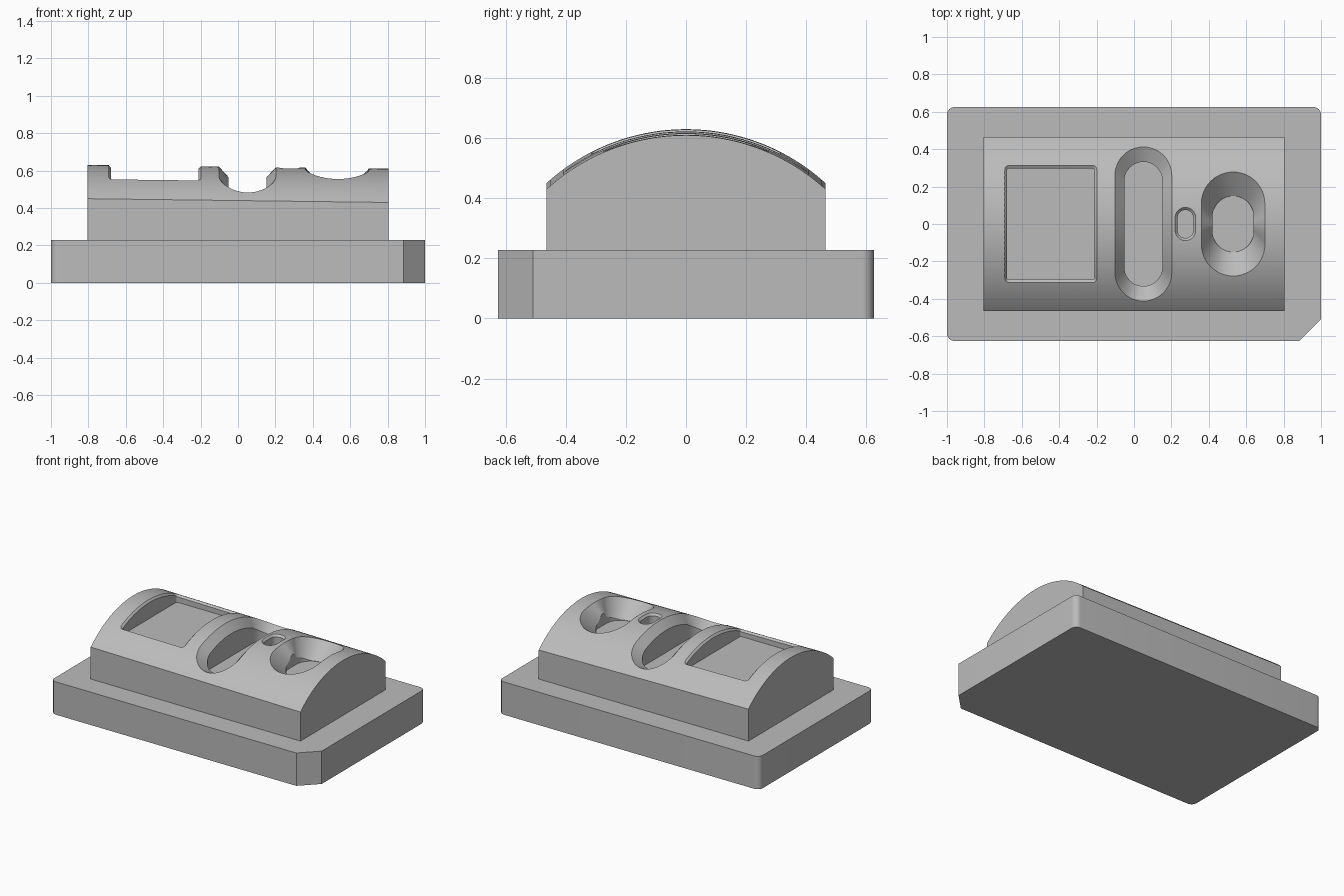
import bpy, bmesh
from math import sqrt, sin, cos, pi, radians

cube = bpy.data.objects.get("Cube")
if cube:
    bpy.data.objects.remove(cube, do_unlink=True)

grey = bpy.data.materials.new("neutral grey")
grey.use_nodes = True
COLOR = (0.5, 0.5, 0.5, 1)
grey.diffuse_color = COLOR
grey.node_tree.nodes["Principled BSDF"].inputs["Base Color"].default_value = COLOR

HALF_X, HALF_Y, RADIUS = 0.805, 0.465, 0.69


def dome(x, y):
    """Height of the slightly tilted arched top."""
    top = 0.62 - 0.0125 * x
    return top - RADIUS + sqrt(RADIUS ** 2 - y * y)


def loft(name, rings):
    """Closed solid through matching rings of points."""
    bm = bmesh.new()
    loops = [[bm.verts.new(p) for p in ring] for ring in rings]
    n = len(loops[0])
    for low, high in zip(loops, loops[1:]):
        for i in range(n):
            j = (i + 1) % n
            bm.faces.new((low[i], low[j], high[j], high[i]))
    bm.faces.new(loops[0][::-1])
    bm.faces.new(loops[-1])
    bmesh.ops.remove_doubles(bm, verts=bm.verts, dist=1e-5)
    bmesh.ops.recalc_face_normals(bm, faces=bm.faces)
    mesh = bpy.data.meshes.new(name)
    bm.to_mesh(mesh)
    bm.free()
    mesh.materials.append(grey)
    obj = bpy.data.objects.new(name, mesh)
    bpy.context.collection.objects.link(obj)
    return obj


def smooth(obj):
    bpy.ops.object.select_all(action='DESELECT')
    obj.select_set(True)
    bpy.context.view_layer.objects.active = obj
    bpy.ops.object.shade_smooth_by_angle(angle=radians(25))


# Rounded outline keys: side in x, position along y, corner angle
ARC, SIDE = 12, 20
keys = []
for q, (sx, sy) in enumerate([(1, 1), (-1, 1), (-1, -1), (1, -1)]):
    keys += [(sx, sy, (q + i / ARC) * pi / 2) for i in range(ARC + 1)]
    if q in (1, 3):
        keys += [(sx, sy - 2 * sy * i / SIDE, (q + 1) * pi / 2) for i in range(1, SIDE)]


def outline(mid_x, core_x, core_y, r):
    return [(mid_x + core_x * u + r * cos(a), core_y * v + r * sin(a)) for u, v, a in keys]


def recess_cutter(name, mid_x, inner, outer, floor):
    """Straight-walled recess with a chamfer that follows the arched top."""
    a, b = outline(mid_x, *inner), outline(mid_x, *outer)
    bottom, lip, rim, above = [], [], [], []
    for (ax, ay), (bx, by) in zip(a, b):
        drop = sqrt((bx - ax) ** 2 + (by - ay) ** 2) * 1.08
        lip_z, rim_z = max(dome(ax, ay) - drop, floor + 0.002), dome(bx, by)
        bottom.append((ax, ay, floor))
        lip.append((ax, ay, lip_z))
        k = 1.2
        rim.append((ax + (bx - ax) * k, ay + (by - ay) * k, lip_z + (rim_z - lip_z) * k))
        above.append((rim[-1][0], rim[-1][1], 0.9))
    return loft(name, [bottom, lip, rim, above])


# Base plate: three rounded corners and one clipped corner
corner_r, bx, by = 0.04, 1.0, 0.625
plan = []
for q, (sx, sy) in enumerate([(1, 1), (-1, 1), (-1, -1)]):
    for i in range(9):
        a = (q + i / 8) * pi / 2
        plan.append((sx * (bx - corner_r) + corner_r * cos(a),
                     sy * (by - corner_r) + corner_r * sin(a)))
plan += [(bx - 0.115, -by), (bx, -by + 0.115)]
base = loft("base_plate", [[(x, y, z) for x, y in plan] for z in (0, 0.228)])
smooth(base)

# Arched body
STEPS = 64
ys = [-HALF_Y + 2 * HALF_Y * i / STEPS for i in range(STEPS + 1)]
body = loft("arched_body", [
    [(x, -HALF_Y, 0.2)] + [(x, y, dome(x, y)) for y in ys] + [(x, HALF_Y, 0.2)]
    for x in (-HALF_X, HALF_X)])

# Recesses: centre x, inner and outer (core x, core y, radius), floor height
cutters = [
    recess_cutter("square_pocket_cutter", -0.445, (0.222, 0.285, 0.012), (0.222, 0.29, 0.024), 0.505),
    recess_cutter("long_slot_cutter", 0.05, (0, 0.23, 0.102), (0, 0.26, 0.152), 0.41),
    recess_cutter("small_hole_cutter", 0.275, (0, 0.033, 0.042), (0, 0.034, 0.055), 0.53),
    recess_cutter("oval_recess_cutter", 0.53, (0, 0.04, 0.11), (0, 0.108, 0.17), 0.465),
]
bpy.ops.object.select_all(action='DESELECT')
bpy.context.view_layer.objects.active = body
body.select_set(True)
for cutter in cutters:
    mod = body.modifiers.new(cutter.name, 'BOOLEAN')
    mod.operation, mod.solver, mod.object = 'DIFFERENCE', 'EXACT', cutter
    bpy.ops.object.modifier_apply(modifier=mod.name)
    bpy.data.objects.remove(cutter, do_unlink=True)
smooth(body)
